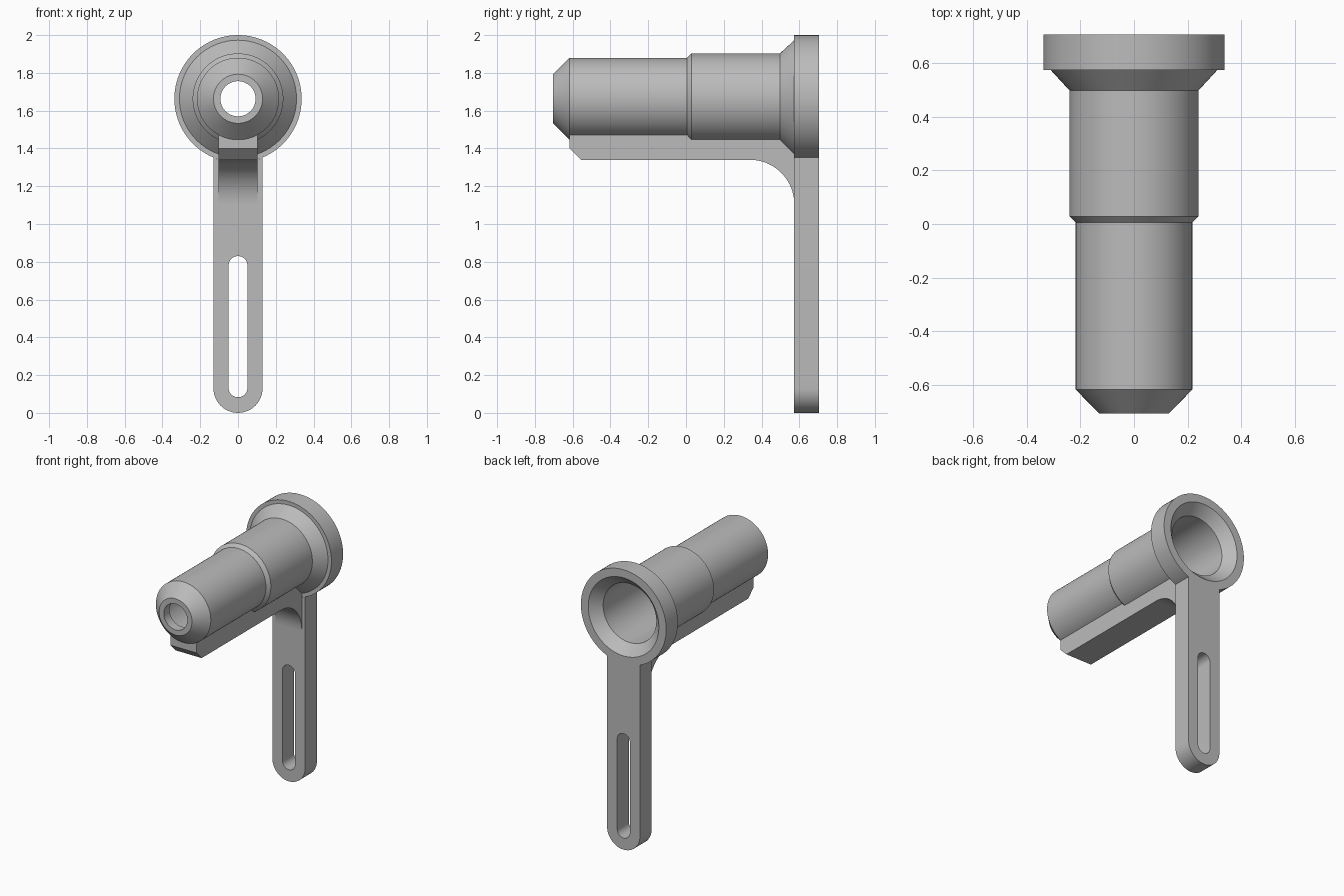
import bpy, bmesh
from math import sin, cos, pi, asin
from mathutils import Vector

cube = bpy.data.objects.get("Cube")
if cube:
    bpy.data.objects.remove(cube, do_unlink=True)

AXIS_Z = 1.663
FLANGE_R = 0.337
ARM_W = 0.13
ARM_Y = (0.573, 0.705)
SEGMENTS = 96

grey = bpy.data.materials.new("plain grey")
grey.use_nodes = True
GREY = (0.5, 0.5, 0.5, 1)
grey.diffuse_color = GREY
grey.node_tree.nodes["Principled BSDF"].inputs["Base Color"].default_value = GREY


def finish(bm, name):
    bmesh.ops.recalc_face_normals(bm, faces=bm.faces)
    mesh = bpy.data.meshes.new(name)
    bm.to_mesh(mesh)
    bm.free()
    mesh.materials.append(grey)
    obj = bpy.data.objects.new(name, mesh)
    bpy.context.collection.objects.link(obj)
    return obj


def activate(obj):
    bpy.ops.object.select_all(action='DESELECT')
    obj.select_set(True)
    bpy.context.view_layer.objects.active = obj


def smooth(obj):
    activate(obj)
    bpy.ops.object.shade_smooth_by_angle(angle=0.35)


def revolve(name, profile):
    """Spin a closed (y, radius) profile around the tube axis."""
    bm = bmesh.new()
    rings = []
    for i in range(SEGMENTS):
        a = 2 * pi * i / SEGMENTS
        rings.append([bm.verts.new((r * sin(a), y, AXIS_Z + r * cos(a))) for y, r in profile])
    n = len(profile)
    for i, ring in enumerate(rings):
        nxt = rings[(i + 1) % SEGMENTS]
        for j in range(n):
            k = (j + 1) % n
            bm.faces.new((ring[j], ring[k], nxt[k], nxt[j]))
    return finish(bm, name)


def extrude(name, points, offset):
    """Extrude a planar outline along an offset vector."""
    bm = bmesh.new()
    face = bm.faces.new([bm.verts.new(p) for p in points])
    geom = bmesh.ops.extrude_face_region(bm, geom=[face])["geom"]
    moved = [v for v in geom if isinstance(v, bmesh.types.BMVert)]
    bmesh.ops.translate(bm, verts=moved, vec=Vector(offset))
    return finish(bm, name)


def arc(cu, cv, r, a0, a1, steps=24):
    return [(cu + r * cos(a0 + (a1 - a0) * i / steps),
             cv + r * sin(a0 + (a1 - a0) * i / steps)) for i in range(steps + 1)]


def cut(obj, cutter):
    cutter.hide_render = True
    mod = obj.modifiers.new("cut", 'BOOLEAN')
    mod.operation = 'DIFFERENCE'
    mod.solver = 'EXACT'
    mod.object = cutter
    activate(obj)
    bpy.ops.object.modifier_apply(modifier=mod.name)
    bpy.data.objects.remove(cutter, do_unlink=True)


# Hollow stepped tube with chamfered tip and flared rear flange
tube = revolve("stepped_tube", [
    (-0.705, 0.093), (-0.705, 0.13), (-0.617, 0.217), (0.005, 0.217),
    (0.028, 0.24), (0.497, 0.24), (0.573, 0.31), (0.573, FLANGE_R),
    (0.705, FLANGE_R), (0.705, 0.279), (0.635, 0.21), (0.03, 0.21),
    (0.0, 0.185), (-0.56, 0.185), (-0.64, 0.093)])
smooth(tube)

# Mounting arm with rounded foot, its top hugging the flange
half = asin(ARM_W / FLANGE_R)
outline = arc(0, ARM_W, ARM_W, pi, 2 * pi)
outline += arc(0, AXIS_Z, FLANGE_R, -pi / 2 + half, -pi / 2 - half, 12)
arm = extrude("mounting_arm", [(x, ARM_Y[0], z) for x, z in outline],
              (0, ARM_Y[1] - ARM_Y[0], 0))

# Long adjustment slot through the arm
slot = arc(0, 0.133, 0.05, pi, 2 * pi) + arc(0, 0.78, 0.05, 0, pi)
cut(arm, extrude("slot_cutter", [(x, 0.4, z) for x, z in slot], (0, 0.5, 0)))
smooth(arm)

# Support rib below the tube, filleted into the arm
FILLET = 0.235
RIB_W = 0.103
profile = [(-0.617, 1.475), (-0.617, 1.40), (-0.557, 1.34)]
profile += arc(ARM_Y[0] - FILLET, 1.34 - FILLET, FILLET, pi / 2, 0)
profile += [(ARM_Y[0], 1.475)]
rib = extrude("support_rib", [(-RIB_W, y, z) for y, z in profile], (2 * RIB_W, 0, 0))

# Keep the rib out of the tube's bore
bore = [(AXIS_Z + v, u) for u, v in arc(0, 0, 0.213, 0, 2 * pi, SEGMENTS)[:-1]]
cut(rib, extrude("bore_cutter", [(x, 0.015, z) for z, x in bore], (0, 0.7, 0)))
smooth(rib)
